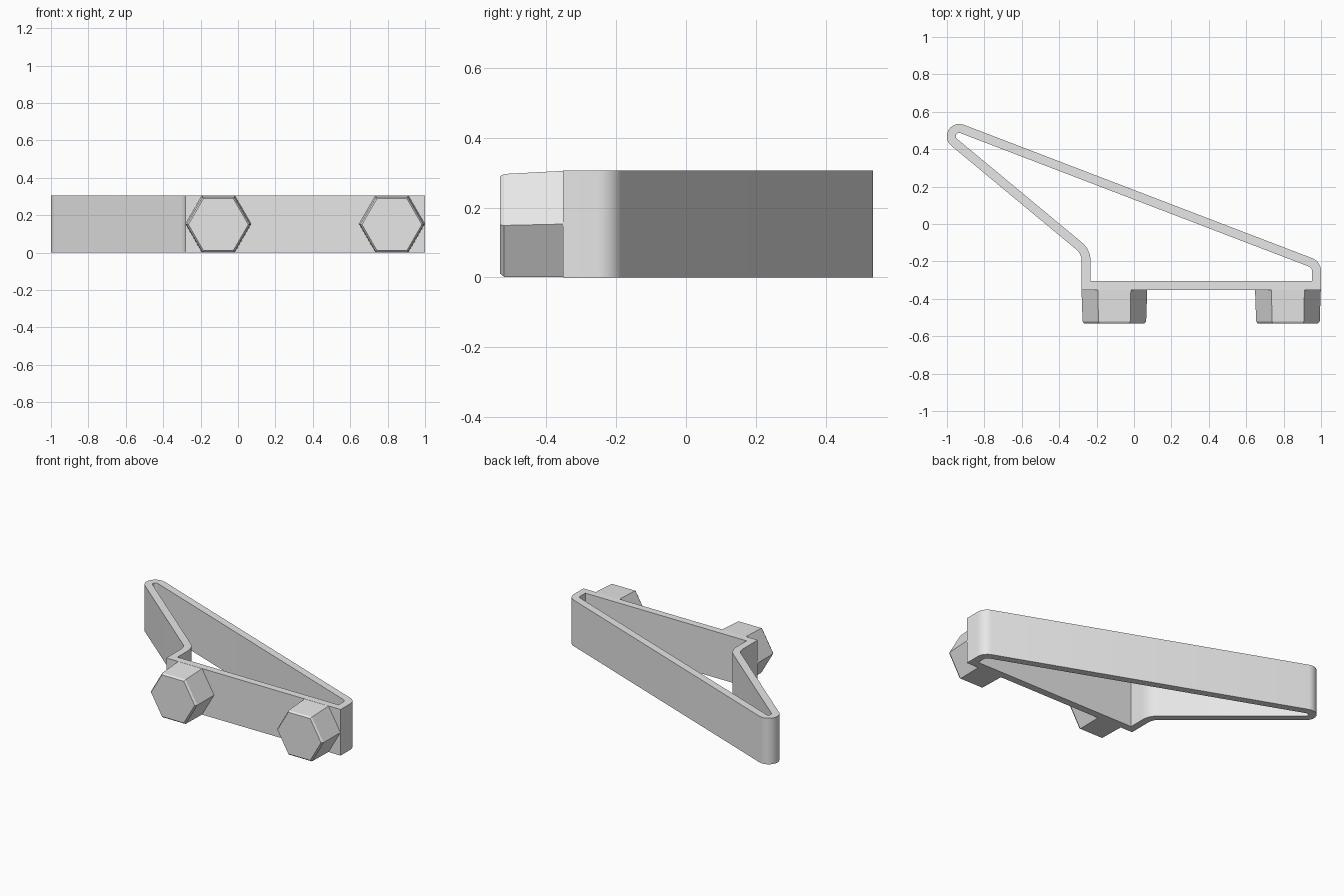
import bpy, bmesh, math
from mathutils import Vector

if "Cube" in bpy.data.objects:
    bpy.data.objects.remove(bpy.data.objects["Cube"], do_unlink=True)

HEIGHT = 0.306
WALL = 0.048

grey = bpy.data.materials.new("light grey")
grey.use_nodes = True
grey.diffuse_color = (0.8, 0.8, 0.8, 1)
grey.node_tree.nodes["Principled BSDF"].inputs["Base Color"].default_value = (0.8, 0.8, 0.8, 1)


def finish(bm, name):
    bmesh.ops.recalc_face_normals(bm, faces=bm.faces)
    mesh = bpy.data.meshes.new(name)
    bm.to_mesh(mesh)
    bm.free()
    mesh.materials.append(grey)
    ob = bpy.data.objects.new(name, mesh)
    bpy.context.scene.collection.objects.link(ob)
    return ob


def smooth(ob, degrees):
    bpy.ops.object.select_all(action='DESELECT')
    ob.select_set(True)
    bpy.context.view_layer.objects.active = ob
    bpy.ops.object.shade_smooth_by_angle(angle=math.radians(degrees))


def outline(corners, inset, steps=10):
    """Counter-clockwise outline moved inwards by inset, with rounded corners."""
    pts = []
    n = len(corners)
    for i, (x, y, radius) in enumerate(corners):
        p = Vector((x, y))
        a = (p - Vector(corners[i - 1][:2])).normalized()
        b = (Vector(corners[(i + 1) % n][:2]) - p).normalized()
        na, nb = Vector((-a.y, a.x)), Vector((-b.y, b.x))
        mitre = (na + nb) / (1 + na.dot(nb))
        if not radius:
            pts.append(p + mitre * inset)
            continue
        # Convex corners turn about a centre inside the shape, concave outside
        side = 1 if a.cross(b) > 0 else -1
        centre = p + mitre * radius * side
        turn = a.angle(b) * side
        start = -na * side * (radius - inset * side)
        for k in range(steps + 1):
            t = turn * k / steps
            c, s = math.cos(t), math.sin(t)
            pts.append(centre + Vector((start.x * c - start.y * s,
                                        start.x * s + start.y * c)))
    return pts


# Hollow frame: x, y and corner radius
corners = [(-0.28, -0.352, 0), (1.0, -0.352, 0), (1.0, -0.201, 0.075),
           (-1.285, 0.674, 0.066), (-0.28, -0.16, 0.08)]
bm = bmesh.new()
loops = [[bm.verts.new((p.x, p.y, z)) for p in outline(corners, inset)]
         for inset, z in ((0, 0), (0, HEIGHT), (WALL, HEIGHT), (WALL, 0))]
count = len(loops[0])
for j in range(4):
    lower, upper = loops[j], loops[(j + 1) % 4]
    for i in range(count):
        k = (i + 1) % count
        bm.faces.new((lower[i], lower[k], upper[k], upper[i]))
smooth(finish(bm, "bracket_frame"), 30)


# Tapered hexagonal feet: y, radius and centre height of each ring
def hex_foot(name, x):
    rings = [(-0.345, 0.176, 0.153), (-0.521, 0.170, 0.149), (-0.533, 0.160, 0.150)]
    bm = bmesh.new()
    made = []
    for y, r, z in rings:
        angles = [math.tau * i / 6 for i in range(6)]
        made.append([bm.verts.new((x + r * math.cos(a), y, z + r * math.sin(a)))
                     for a in angles])
    for lower, upper in zip(made, made[1:]):
        for i in range(6):
            k = (i + 1) % 6
            bm.faces.new((lower[i], lower[k], upper[k], upper[i]))
    bm.faces.new(made[0])
    bm.faces.new(made[-1])
    finish(bm, name)


hex_foot("right_hex_foot", -0.105)
hex_foot("left_hex_foot", 0.823)
